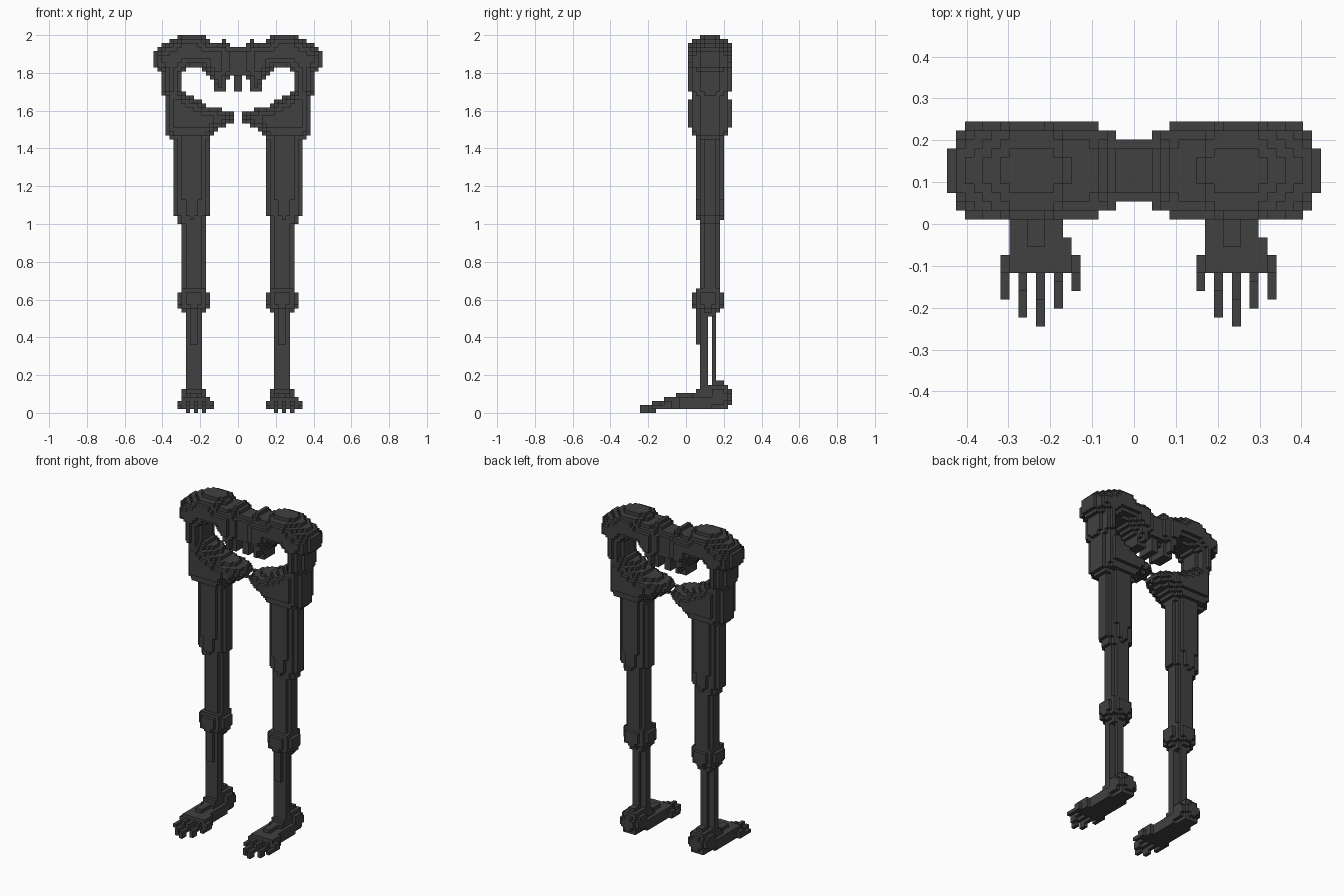
import bpy, math

if "Cube" in bpy.data.objects:
    bpy.data.objects.remove(bpy.data.objects["Cube"])

V = 2 / 94          # voxel size: 94 layers make the 2 unit height
YC = 6 * V          # leg centre line in depth
grey = bpy.data.materials.new("dark grey")
grey.diffuse_color = (0.052, 0.052, 0.052, 1)
grey.use_nodes = True
grey.node_tree.nodes["Principled BSDF"].inputs["Base Color"].default_value = grey.diffuse_color
DIRS = {(1, 0, 0): [(1, 0, 0), (1, 1, 0), (1, 1, 1), (1, 0, 1)],
        (-1, 0, 0): [(0, 0, 0), (0, 0, 1), (0, 1, 1), (0, 1, 0)],
        (0, 1, 0): [(0, 1, 0), (0, 1, 1), (1, 1, 1), (1, 1, 0)],
        (0, -1, 0): [(0, 0, 0), (1, 0, 0), (1, 0, 1), (0, 0, 1)],
        (0, 0, 1): [(0, 0, 1), (1, 0, 1), (1, 1, 1), (0, 1, 1)],
        (0, 0, -1): [(0, 0, 0), (0, 1, 0), (1, 1, 0), (1, 0, 0)]}


def part(name, inside, z0, z1, side=0):
    """Fill the voxel grid wherever inside(x, y, z) holds and skin the outer faces."""
    xs = range(-21, 21) if side == 0 else (range(-21, 0) if side < 0 else range(0, 21))
    cells = {(i, j, k) for k in range(round(z0 / V), round(z1 / V))
             for i in xs for j in range(-11, 12)
             if inside((i + .5) * V, j * V, (k + .5) * V)}
    verts, faces = {}, []
    for c in cells:
        for d, quad in DIRS.items():
            if (c[0] + d[0], c[1] + d[1], c[2] + d[2]) in cells:
                continue
            faces.append([verts.setdefault((c[0] + q[0], c[1] + q[1], c[2] + q[2]), len(verts))
                          for q in quad])
    mesh = bpy.data.meshes.new(name)
    mesh.from_pydata([(x * V, (y - .5) * V, z * V) for x, y, z in verts], [], faces)
    mesh.materials.append(grey)
    bpy.context.collection.objects.link(bpy.data.objects.new(name, mesh))


def lerp(pts, t):
    for (a, va), (b, vb) in zip(pts, pts[1:]):
        if t <= b:
            return va + (vb - va) * max(0, (t - a) / (b - a))
    return pts[-1][1]


# Pelvis: half front outline (distance from centre, height), inflated in depth
OUT = [(0, 1.936), (.043, 1.936), (.045, 1.96), (.062, 1.96), (.066, 1.985), (.083, 1.985),
       (.087, 1.96), (.155, 1.965), (.165, 1.98), (.19, 2.0), (.30, 2.0), (.345, 1.975),
       (.405, 1.945), (.45, 1.91), (.45, 1.83), (.406, 1.80), (.406, 1.70), (.385, 1.67),
       (.385, 1.475), (.36, 1.45), (.15, 1.45), (.11, 1.495), (.075, 1.515), (.02, 1.55),
       (.02, 1.58), (.085, 1.608), (.15, 1.62), (.21, 1.655), (.298, 1.705), (.298, 1.79),
       (.255, 1.83), (.20, 1.83), (.165, 1.79), (.128, 1.745), (.128, 1.705), (.064, 1.705),
       (.064, 1.77), (.0215, 1.78), (.0215, 1.705), (0, 1.705)]
cache = {}


def depth(x, z):
    key = (round(x, 4), round(z, 4))
    if key not in cache:
        odd, dist = False, 9
        for (ax, az), (bx, bz) in zip(OUT, OUT[1:]):
            if (az > z) != (bz > z) and x < ax + (z - az) * (bx - ax) / (bz - az):
                odd = not odd
            ux, uz = bx - ax, bz - az
            t = min(1, max(0, ((x - ax) * ux + (z - az) * uz) / (ux * ux + uz * uz)))
            dist = min(dist, math.hypot(x - ax - t * ux, z - az - t * uz))
        t = min(1, dist / .092)
        hy = .118 * math.sqrt(1 - (1 - t) ** 2)
        cap = .075 if x < .05 else .098 if x < .09 else .12
        cache[key] = min(hy, cap) if odd else -1
    return cache[key]


part("pelvis", lambda x, y, z: abs(y - YC) <= depth(abs(x), z), 1.4, 2.0)


def ell(a, b, p):
    return abs(a) ** p + abs(b) ** p <= 1


TOP = [(-.12, .085), (-.06, .088), (-.03, .107), (.04, .112), (.06, .13), (.12, .15)]
for side, label in ((-1, "left"), (1, "right")):
    cx = side * 11 * V

    # Thigh: thick upper muscle block, slimmer lower shaft
    def upper(x, y, z):
        s = lerp([(1.0, .72), (1.05, .97), (1.3, 1.0), (1.48, 1.06)], z)
        return ell((x - side * 11.5 * V) / (4.45 * V * s), (y - YC) / (3.45 * V * s), 2)

    def lower(x, y, z):
        return ell((x - cx) / (3 * V), (y - YC) / (2.5 * V), 2)

    # Knee: blunt ball
    def knee(x, y, z):
        return (abs((x - cx) / (4.1 * V)) ** 2.3 + abs((y - 5.5 * V) / (4.1 * V)) ** 2.3
                + abs((z - .605) / (3.5 * V)) ** 2.3) <= 1

    # Shin: two slim bones with a gap between them
    def front_bone(x, y, z):
        j, a = round(y / V), abs(x - cx) / V
        return (j in (4, 5) and a < 2) or (j == 3 and a < 1 and z > .37) \
            or (j in (6, 7) and a < 2 and z > .5)

    def back_bone(x, y, z):
        return round(y / V) == 7 and abs(x - cx) / V < 1.4

    # Foot: stepped instep, toe ridge and rounded heel
    def foot(x, y, z):
        a = (x - cx) / V
        if z < V:
            return False
        if -.115 < y < -.07 and z < 3 * V:
            return -4 < a < 5
        if -.115 < y < .13 and z < lerp(TOP, y):
            if z < 4 * V:
                return -3 < a < (4 if y < -.03 else 3)
            return abs(a) < (2 if y > 0.03 else 1)
        return ((a / 3.1) ** 2 + ((y - .165) / .086) ** 2 + ((z - .083) / .083) ** 2) <= 1

    ends = (-8, -10, -11, -9, -7) if side < 0 else (-7, -10, -11, -9, -8)

    def toes(x, y, z):
        i, j, k = math.floor(x / V), round(y / V), math.floor(z / V)
        n = i - (-15 if side < 0 else 7)
        if n % 2 or not 0 <= n <= 8 or not ends[n // 2] <= j <= -5:
            return False
        if k == 0:                      # bent toe tips reach the ground
            return n in (2, 4, 6) and j <= ends[n // 2] + 1
        return k == 1 or (k == 2 and j > ends[n // 2] + 2)

    part(label + " upper thigh", upper, 1.0, 1.5, side)
    part(label + " lower thigh", lower, .6, 1.1, side)
    part(label + " knee", knee, .5, .7, side)
    part(label + " front shin bone", front_bone, .1, .56, side)
    part(label + " back shin bone", back_bone, .1, .56, side)
    part(label + " foot", foot, 0, .2, side)
    part(label + " toes", toes, 0, .1, side)
